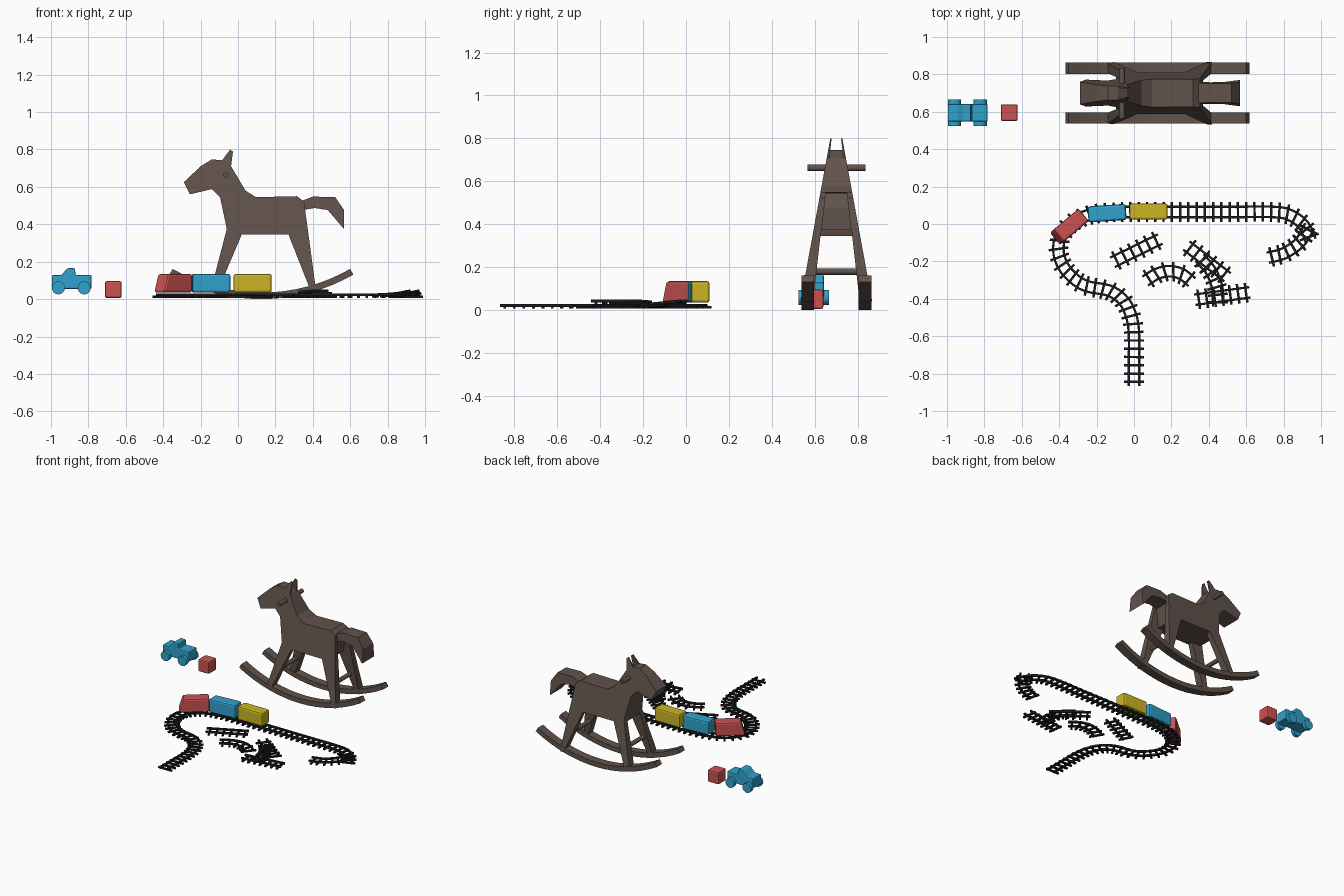
import bpy, bmesh, math
from mathutils import Vector, Matrix

if "Cube" in bpy.data.objects:
    bpy.data.objects.remove(bpy.data.objects["Cube"])


def material(name, rgb):
    m = bpy.data.materials.new(name)
    m.use_nodes = True
    m.diffuse_color = (*rgb, 1)
    m.node_tree.nodes["Principled BSDF"].inputs["Base Color"].default_value = (*rgb, 1)
    return m


wood = material("brown wood", (0.12, 0.085, 0.07))
blue = material("blue paint", (0.03, 0.36, 0.61))
red = material("red paint", (0.6, 0.085, 0.085))
yellow = material("yellow paint", (0.6, 0.46, 0.018))
black = material("black track", (0.012, 0.012, 0.013))


def finish(name, bm, mat, bevel=0, loc=(0, 0, 0), turn=0):
    bmesh.ops.recalc_face_normals(bm, faces=bm.faces)
    mesh = bpy.data.meshes.new(name)
    bm.to_mesh(mesh)
    bm.free()
    mesh.materials.append(mat)
    ob = bpy.data.objects.new(name, mesh)
    ob.location = loc
    ob.rotation_euler.z = turn
    bpy.context.collection.objects.link(ob)
    if bevel:
        mod = ob.modifiers.new("soft edges", "BEVEL")
        mod.width = bevel
        mod.segments = 2
    return ob


def slab(name, profile, near, far, mat, **kw):
    """Side profile (x, z) spanned between two y values that may vary with z."""
    bm = bmesh.new()
    a = [bm.verts.new((x, near(z), z)) for x, z in profile]
    b = [bm.verts.new((x, far(z), z)) for x, z in profile]
    bm.faces.new(a)
    bm.faces.new(b[::-1])
    for i in range(len(a)):
        j = (i + 1) % len(a)
        bm.faces.new((a[i], b[i], b[j], a[j]))
    return finish(name, bm, mat, **kw)


def rod(name, centre, radius, length, mat, sides=16):
    bm = bmesh.new()
    bmesh.ops.create_cone(bm, cap_ends=True, segments=sides, radius1=radius, radius2=radius,
                          depth=length, matrix=Matrix.Rotation(math.pi / 2, 4, "X"))
    for f in bm.faces:
        f.smooth = len(f.verts) == 4
    return finish(name, bm, mat, loc=centre)


# Rocking horse: two leaning side boards around a wedge-shaped core
HORSE_Y = 0.7


def inner(z):
    return 0.022 + (0.8 - z) * 0.114


def outer(z):
    return 0.028 + (0.8 - z) * 0.183


chest = [(-0.06, 0.375), (-0.096, 0.545), (-0.14, 0.588), (-0.257, 0.56), (-0.29, 0.625),
         (-0.2, 0.71), (-0.14, 0.747), (-0.085, 0.742)]
ear = [(-0.042, 0.8), (-0.027, 0.788)]
back = [(-0.037, 0.71), (0.04, 0.58), (0.096, 0.545), (0.315, 0.55), (0.353, 0.522)]
hind_leg = [(0.418, 0.04), (0.39, 0.04), (0.27, 0.345)]
front_leg = [(0.02, 0.345), (-0.105, 0.05), (-0.142, 0.06)]
tail = [(0.34, 0.525), (0.4, 0.548), (0.52, 0.545), (0.567, 0.476), (0.567, 0.374),
        (0.48, 0.476), (0.41, 0.487), (0.34, 0.475)]


def core_side(s):
    return lambda z: s * inner(z)


slab("horse_core", chest + back + [(0.315, 0.345), (-0.055, 0.345)],
     core_side(-1), core_side(1), wood, loc=(0, HORSE_Y, 0))
slab("horse_tail", tail, core_side(-1), core_side(1), wood, loc=(0, HORSE_Y, 0))

R, CX, THICK, SWEEP, N = 0.99, 0.125, 0.035, 0.52, 16
angles = [SWEEP * (2 * i / N - 1) for i in range(N + 1)]
runner = [(CX + R * math.sin(t), R - R * math.cos(t)) for t in angles]
runner += [(CX + (R - THICK) * math.sin(t), R - (R - THICK) * math.cos(t)) for t in reversed(angles)]

for s, side in ((1, "left"), (-1, "right")):
    slab("horse_board_" + side, chest + ear + back + hind_leg + front_leg,
         lambda z: s * inner(z), lambda z: s * outer(z), wood, loc=(0, HORSE_Y, 0))
    slab("rocker_" + side, runner, lambda z: s * 0.103, lambda z: s * 0.163, wood,
         loc=(0, HORSE_Y, 0))

rod("horse_handle", (-0.064, HORSE_Y, 0.663), 0.015, 0.27, wood)
for x, name in ((-0.08, "front_crossbar"), (0.355, "rear_crossbar")):
    rod(name, (x, HORSE_Y, 0.18), 0.015, 0.22, wood)

# Toy car
CAR_Y = 0.595
car = [(-0.995, 0.055), (-0.995, 0.128), (-0.945, 0.128), (-0.912, 0.165), (-0.872, 0.165),
       (-0.868, 0.128), (-0.783, 0.128), (-0.783, 0.055)]
slab("car_body", car, lambda z: -0.047, lambda z: 0.047, blue, bevel=0.006, loc=(0, CAR_Y, 0))
for x in (-0.96, -0.822):
    rod("car_axle", (x, CAR_Y, 0.06), 0.01, 0.12, blue)
    for s in (-1, 1):
        rod("car_wheel", (x, CAR_Y + s * 0.058, 0.06), 0.035, 0.026, blue, 20)


def box_profile(half, low, high, slope=0):
    return [(-half, low), (-half + slope, high), (half, high), (half, low)]


# Toy block and train
slab("toy_block", box_profile(0.045, 0.006, 0.096), lambda z: -0.045, lambda z: 0.045, red,
     bevel=0.01, loc=(-0.667, 0.595, 0))
for name, mat, x, y, deg, slope in (("train_engine", red, -0.347, -0.016, 40, 0.03),
                                    ("train_blue_wagon", blue, -0.144, 0.058, 4, 0),
                                    ("train_yellow_wagon", yellow, 0.078, 0.067, 0, 0)):
    slab(name, box_profile(0.102, 0.035, 0.135, slope), lambda z: -0.043, lambda z: 0.043, mat,
         bevel=0.012, loc=(x, y, 0), turn=math.radians(deg))


# Railway: smooth path sampled at even steps
def walk(points, step):
    p = [Vector(q) for q in points]
    p = [2 * p[0] - p[1]] + p + [2 * p[-1] - p[-2]]
    dense = []
    for a, b, c, d in zip(p, p[1:], p[2:], p[3:]):
        for k in range(20):
            t = k / 20
            dense.append(0.5 * (2 * b + (c - a) * t + (2 * a - 5 * b + 4 * c - d) * t * t
                                + (3 * b - a - 3 * c + d) * t ** 3))
    dense.append(p[-2])
    total = sum((b - a).length for a, b in zip(dense, dense[1:]))
    count = max(2, round(total / step))
    gap, run, out = total / count, 0, []
    for a, b in zip(dense, dense[1:]):
        length = (b - a).length
        while len(out) <= count and len(out) * gap <= run + length + 1e-6:
            out.append((a.lerp(b, (len(out) * gap - run) / length), (b - a).normalized()))
        run += length
    return out


def track(name, points):
    bm = bmesh.new()
    up = Vector((0, 0, 1))
    for s in (-1, 1):
        last = None
        for pos, along in walk(points, 0.03):
            across = up.cross(along).normalized()
            ring = [bm.verts.new(pos + across * (s * 0.028 + dx) + up * dz)
                    for dx, dz in ((-0.006, 0.016), (0.006, 0.016), (0.006, 0.03), (-0.006, 0.03))]
            if last:
                for i in range(4):
                    j = (i + 1) % 4
                    bm.faces.new((last[i], last[j], ring[j], ring[i]))
            else:
                bm.faces.new(ring)
            last = ring
        bm.faces.new(last[::-1])
    # Sleepers sit midway between even steps
    marks = walk(points, 0.044)
    for (a, along), (b, _) in zip(marks, marks[1:]):
        across = up.cross(along).normalized()
        frame = Matrix((along, across, along.cross(across))).transposed().to_4x4()
        place = Matrix.Translation((a + b) / 2 + up * 0.013) @ frame
        bmesh.ops.create_cube(bm, size=1, matrix=place @ Matrix.Diagonal((0.013, 0.106, 0.012, 1)))
    finish(name, bm, black)


def flat(points, z=0):
    return [(x, y, z) for x, y in points]


track("main_track", flat([(0, -0.866), (0, -0.75), (0, -0.6), (-0.01, -0.51), (-0.05, -0.417),
                          (-0.128, -0.358), (-0.26, -0.33), (-0.345, -0.27), (-0.395, -0.19),
                          (-0.402, -0.1), (-0.36, -0.02), (-0.28, 0.035), (-0.18, 0.058),
                          (-0.05, 0.064), (0.2, 0.064), (0.5, 0.064), (0.75, 0.064),
                          (0.84, 0.045), (0.91, -0.01), (0.945, -0.09)]))
track("tilted_track", [(0.715, -0.18, 0), (0.8, -0.158, 0.003), (0.885, -0.1, 0.01),
                       (0.94, -0.01, 0.02)])
track("loose_straight_a", flat([(-0.115, -0.205), (0.14, -0.08)]))
track("loose_curve", flat([(0.06, -0.305), (0.125, -0.265), (0.195, -0.252),
                           (0.26, -0.27), (0.31, -0.312)]))
track("loose_straight_b", flat([(0.28, -0.115), (0.5, -0.285)]))
track("loose_stacked", [(0.35, -0.18, 0.015), (0.41, -0.25, 0.02), (0.445, -0.34, 0.02),
                        (0.45, -0.44, 0.02)])
track("loose_straight_c", flat([(0.325, -0.405), (0.62, -0.365)]))
